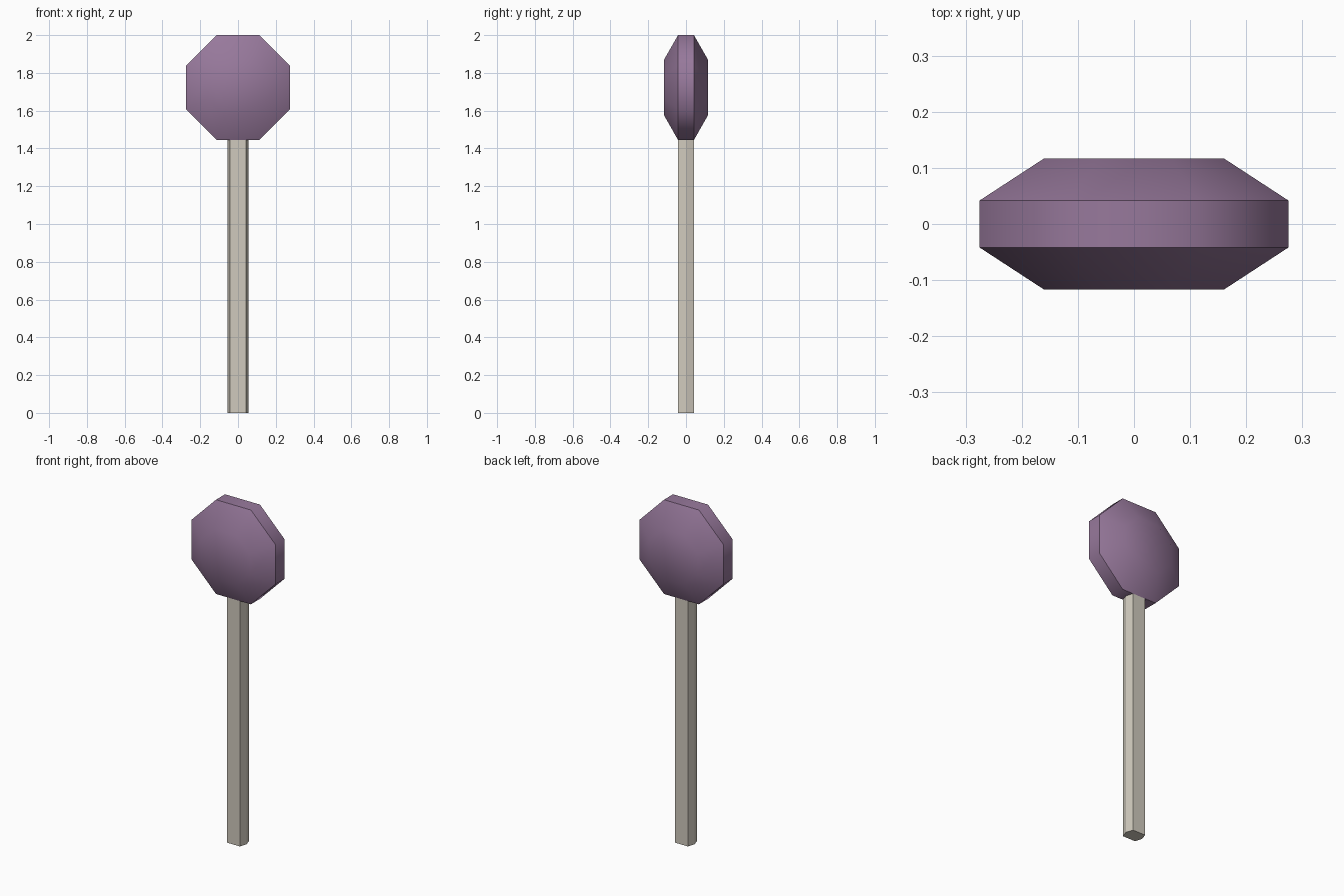
import bpy
import bmesh
import math

cube = bpy.data.objects.get("Cube")
if cube:
    bpy.data.objects.remove(cube, do_unlink=True)


def make_material(name, colour):
    mat = bpy.data.materials.new(name)
    mat.use_nodes = True
    mat.diffuse_color = (*colour, 1)
    mat.node_tree.nodes["Principled BSDF"].inputs["Base Color"].default_value = (*colour, 1)
    return mat


def loft(name, rings, mat, smooth_angle):
    """Join equal-length rings of points and cap both ends."""
    bm = bmesh.new()
    loops = [[bm.verts.new(p) for p in ring] for ring in rings]
    n = len(loops[0])
    for a, b in zip(loops, loops[1:]):
        for i in range(n):
            j = (i + 1) % n
            bm.faces.new((a[i], a[j], b[j], b[i]))
    bm.faces.new(loops[0])
    bm.faces.new(loops[-1])
    bmesh.ops.recalc_face_normals(bm, faces=bm.faces)
    mesh = bpy.data.meshes.new(name)
    bm.to_mesh(mesh)
    bm.free()
    mesh.materials.append(mat)
    obj = bpy.data.objects.new(name, mesh)
    bpy.context.collection.objects.link(obj)
    bpy.ops.object.select_all(action='DESELECT')
    obj.select_set(True)
    bpy.context.view_layer.objects.active = obj
    bpy.ops.object.shade_smooth_by_angle(angle=math.radians(smooth_angle))
    return obj


def octagon(half_x, half_z, y, centre_z=1.7225):
    """Flat-topped octagon standing upright at depth y."""
    k = 1 / math.cos(math.pi / 8)
    angles = [math.pi / 8 + i * math.pi / 4 for i in range(8)]
    return [(half_x * k * math.cos(a), y, centre_z + half_z * k * math.sin(a)) for a in angles]


purple = make_material("candy purple", (0.31, 0.19, 0.33))
cream = make_material("stick cream", (0.63, 0.59, 0.51))

# Candy head: flat rim with sloped sides leading to front and back faces
loft("candy_head", [octagon(0.16, 0.146, -0.117), octagon(0.275, 0.2775, -0.042),
                    octagon(0.275, 0.2775, 0.042), octagon(0.16, 0.146, 0.117)], purple, 50)

# Stick: six-sided bar with shallow points at the sides
section = [(0.055, 0), (0.042, 0.042), (-0.042, 0.042),
           (-0.055, 0), (-0.042, -0.042), (0.042, -0.042)]
loft("stick", [[(x, y, z) for x, y in section] for z in (0, 1.5)], cream, 25)
